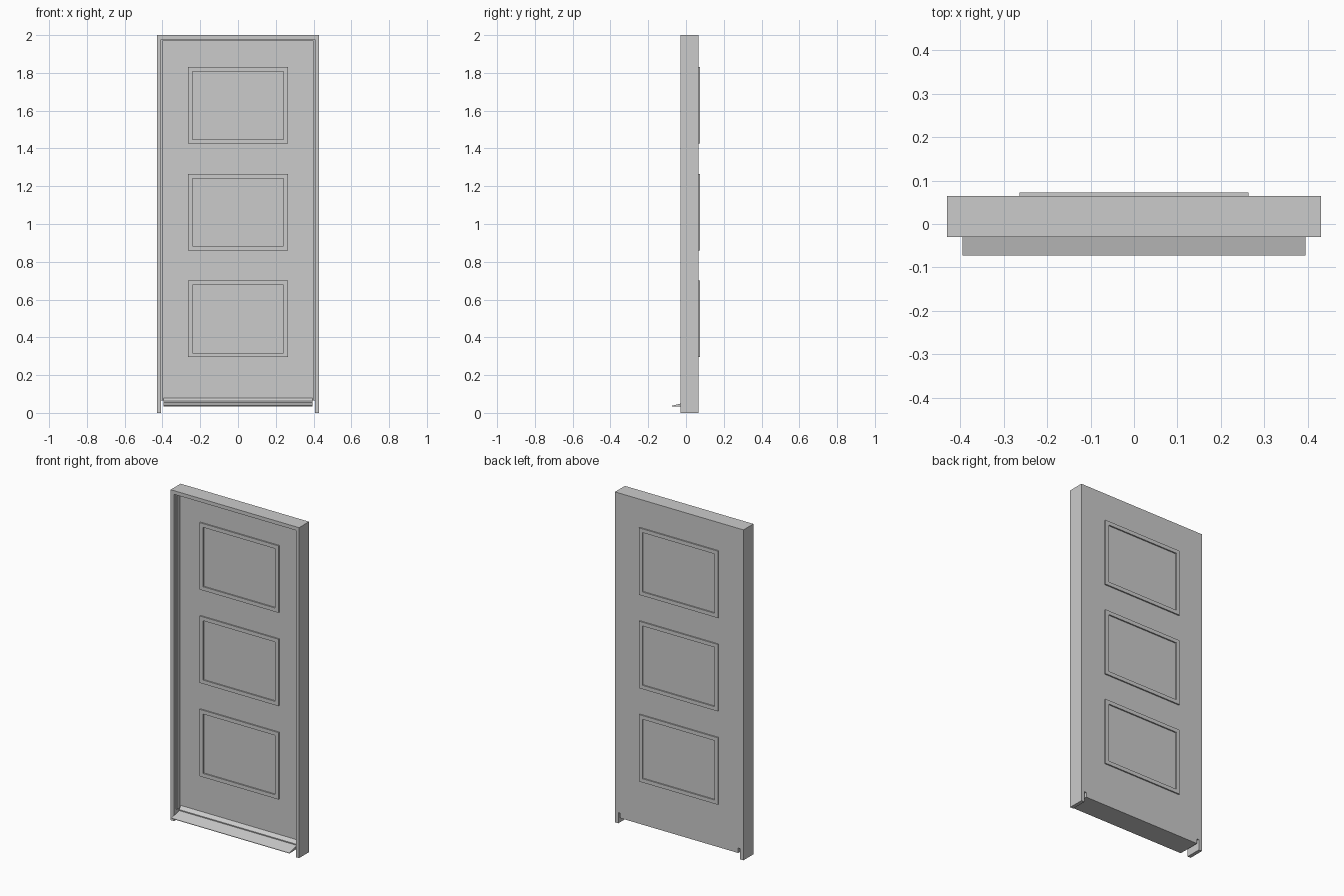
import bpy, bmesh

if "Cube" in bpy.data.objects:
    bpy.data.objects.remove(bpy.data.objects["Cube"])

Y0, Y1 = -0.03, 0.065      # frame front and back
LEAF = 0.018               # front face of the door leaf


def prism(name, pts, axis, a, b):
    """Extrude a closed 2D outline from a to b along axis 'x' or 'y'."""
    bm = bmesh.new()
    place = (lambda p: (a, p[0], p[1])) if axis == 'x' else (lambda p: (p[0], a, p[1]))
    face = bm.faces.new([bm.verts.new(place(p)) for p in pts])
    ext = bmesh.ops.extrude_face_region(bm, geom=[face])
    vec = (b - a, 0, 0) if axis == 'x' else (0, b - a, 0)
    bmesh.ops.translate(bm, vec=vec, verts=[g for g in ext['geom'] if isinstance(g, bmesh.types.BMVert)])
    bmesh.ops.recalc_face_normals(bm, faces=bm.faces)
    me = bpy.data.meshes.new(name)
    bm.to_mesh(me)
    bm.free()
    ob = bpy.data.objects.new(name, me)
    bpy.context.collection.objects.link(ob)
    return ob


def portal(name, w, w_in, z0, z1, z1_in, y0, y1):
    """Upside-down U shape: two uprights and a head."""
    return prism(name, [(-w, z0), (-w, z1), (w, z1), (w, z0), (w_in, z0),
                        (w_in, z1_in), (-w_in, z1_in), (-w_in, z0)], 'y', y0, y1)


def moulding(name, w, z0, z1, t, y0, y1):
    """Rectangular ring with mitred corners."""
    bm = bmesh.new()
    rings = []
    for y, d in ((y0, 0), (y0, t), (y1, t), (y1, 0)):
        rings.append([bm.verts.new(p) for p in ((-w + d, y, z0 + d), (w - d, y, z0 + d),
                                                (w - d, y, z1 - d), (-w + d, y, z1 - d))])
    for i in range(4):
        r, s = rings[i], rings[(i + 1) % 4]
        for j in range(4):
            k = (j + 1) % 4
            bm.faces.new((r[j], r[k], s[k], s[j]))
    bmesh.ops.recalc_face_normals(bm, faces=bm.faces)
    me = bpy.data.meshes.new(name)
    bm.to_mesh(me)
    bm.free()
    bpy.context.collection.objects.link(bpy.data.objects.new(name, me))


# Frame and the door stop set back inside it
portal("door_frame", 0.43, 0.408, 0, 2, 1.978, Y0, Y1)
portal("door_stop", 0.408, 0.40, 0.065, 1.978, 1.97, -0.01, LEAF)

# Door leaf, notched at its lower corners
half = [(0.395, 0.035), (0.395, 0.065), (0.408, 0.065), (0.408, 1.978)]
prism("door_leaf", half + [(-x, z) for x, z in reversed(half)], 'y', LEAF, Y1)

# Sloping weather bar along the bottom
prism("weather_bar", [(LEAF, 0.035), (-0.073, 0.035), (-0.073, 0.038),
                      (0.0, 0.056), (0.0, 0.062), (LEAF, 0.08)], 'x', -0.395, 0.395)

# Three panel mouldings on each side
for i in range(3):
    z = 0.295 + 0.565 * i
    moulding(f"front_moulding_{i + 1}", 0.264, z, z + 0.405, 0.023, LEAF - 0.008, LEAF)
    moulding(f"back_moulding_{i + 1}", 0.264, z, z + 0.405, 0.023, Y1, 0.073)
